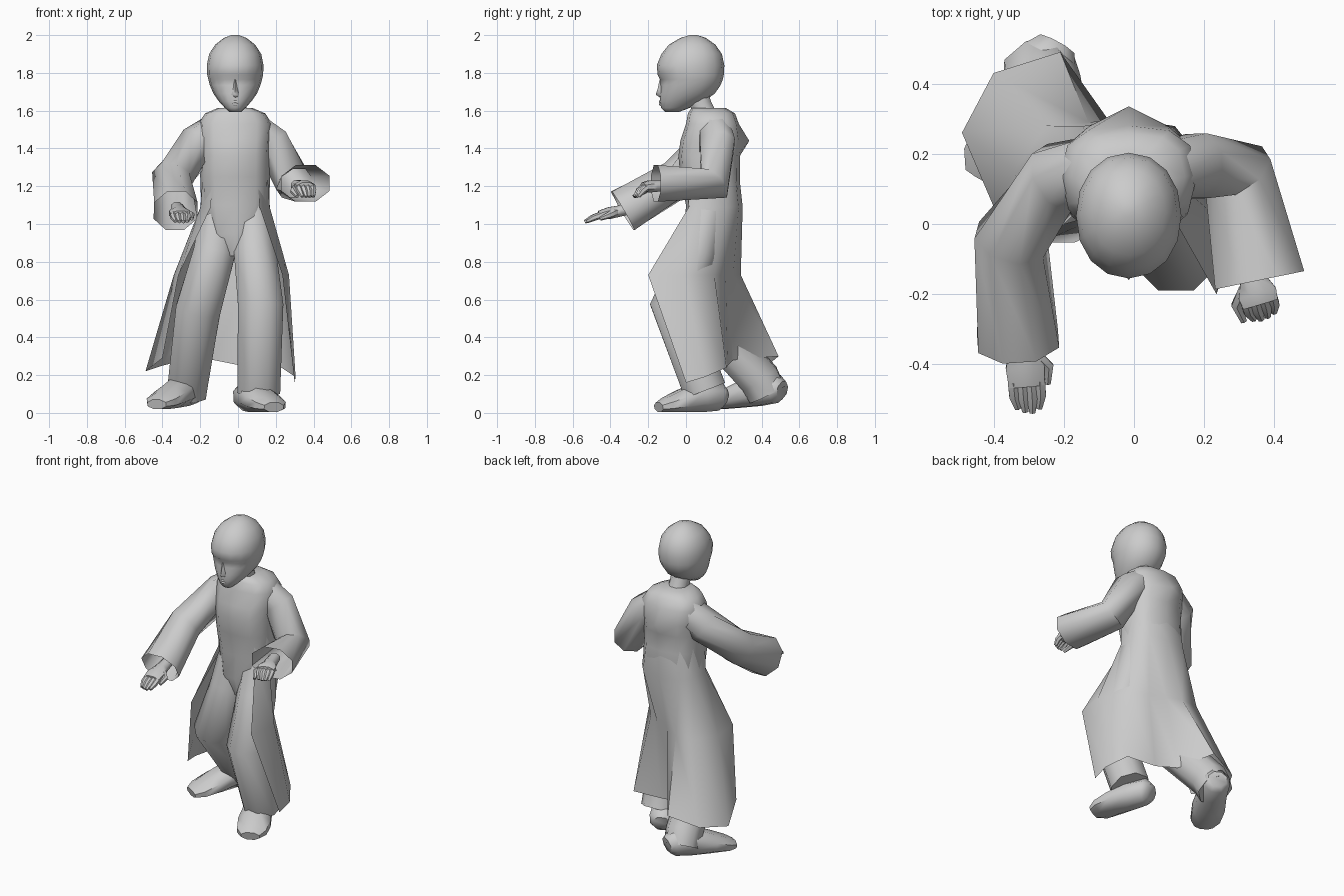
import bpy, math
from mathutils import Vector as V

cube = bpy.data.objects.get("Cube")
if cube:
    bpy.data.objects.remove(cube)

clay = bpy.data.materials.new("plain_grey")
clay.use_nodes = True
GREY = (0.6, 0.6, 0.6, 1)
clay.diffuse_color = GREY
clay.node_tree.nodes["Principled BSDF"].inputs["Base Color"].default_value = GREY


def make(name, verts, faces, angle):
    me = bpy.data.meshes.new(name)
    me.from_pydata(verts, [], faces)
    me.materials.append(clay)
    ob = bpy.data.objects.new(name, me)
    bpy.context.collection.objects.link(ob)
    bpy.ops.object.select_all(action='DESELECT')
    ob.select_set(True)
    bpy.context.view_layer.objects.active = ob
    bpy.ops.object.mode_set(mode='EDIT')
    bpy.ops.mesh.select_all(action='SELECT')
    bpy.ops.mesh.normals_make_consistent(inside=False)
    bpy.ops.object.mode_set(mode='OBJECT')
    bpy.ops.object.shade_smooth_by_angle(angle=math.radians(angle))


def skin(name, rings, closed=True, caps=(True, True), angle=55):
    """Bridge rows of points into a surface."""
    n = len(rings[0])
    verts = [tuple(p) for r in rings for p in r]
    faces = []
    for i in range(len(rings) - 1):
        for j in range(n if closed else n - 1):
            k = (j + 1) % n
            faces.append((i*n + j, i*n + k, (i+1)*n + k, (i+1)*n + j))
    if closed and caps[0]:
        faces.append(tuple(range(n)))
    if closed and caps[1]:
        faces.append(tuple(range(len(verts) - n, len(verts))))
    make(name, verts, faces, angle)


def tube(name, path, radii, n=8, up=(0, 0, 1), caps=(True, True), floor=None):
    """Sweep a round or flattened section along a path."""
    path = [V(p) for p in path]
    rings = []
    for i, p in enumerate(path):
        t = V()
        if i:
            t += (p - path[i-1]).normalized()
        if i < len(path) - 1:
            t += (path[i+1] - p).normalized()
        t.normalize()
        side = t.cross(V(up)).normalized()
        top = side.cross(t)
        a, b = radii[i] if isinstance(radii[i], tuple) else (radii[i],) * 2
        ring = []
        for k in range(n):
            w = math.tau * (k + 0.5) / n
            q = p + side * a * math.cos(w) + top * b * math.sin(w)
            if floor is not None:
                q.z = max(q.z, floor)
            ring.append(q)
        rings.append(ring)
    skin(name, rings, caps=caps)


def oval(z, front, back, half, angles, power=1.0):
    """Level row from its front, back and half width; low power is boxier."""
    c, r = (front + back) / 2, (back - front) / 2
    out = []
    for a in angles:
        u, v = [math.copysign(abs(f(math.radians(a))) ** power, f(math.radians(a)))
                for f in (math.cos, math.sin)]
        out.append(V((-.015 + half * u, c + r * v, z)))
    return out


# Torso, with a pointed fold at the upper back
torso = [(.83, .02, .18, .05), (.95, -.01, .25, .15), (1.1, 0, .29, .18),
         (1.25, -.03, .285, .185), (1.36, -.04, .285, .185), (1.44, -.03, .295, .19),
         (1.53, 0, .28, .195), (1.585, .01, .26, .16), (1.615, .03, .21, .09)]
rings = [oval(*r, range(0, 360, 30), .75) for r in torso]
rings[5][3].y = .335
skin("coat_body", rings)

# Open coat skirt: front left edge, around the back, to front right edge
sweep = [-55 + 290 * i / 8 for i in range(9)]
knee = [(.235, -.2), (.27, -.01), (.15, .15), (.06, .21), (-.04, .25),
        (-.13, .29), (-.25, .28), (-.34, .15), (-.315, -.035)]
hem = [(.3, .0, .16), (.305, .1, .19), (.23, .215, .24), (.02, .22, .25), (-.13, .25, .28),
       (-.21, .49, .3), (-.4, .43, .25), (-.49, .26, .22), (-.4, .05, .29)]
skin("coat_skirt", [oval(1.32, -.015, .275, .175, sweep, .75),
                    oval(1.09, -.005, .3, .19, sweep, .7),
                    [(x, y, .73) for x, y in knee], hem], closed=False, angle=60)

# Sleeves with open cuffs
tube("left_sleeve", [(.07, .15, 1.52), (.18, .165, 1.43), (.295, .15, 1.215), (.358, -.16, 1.215)],
     [.085, .1, (.105, .1), (.14, .105)], caps=(True, False))
tube("right_sleeve", [(-.1, .16, 1.5), (-.215, .13, 1.42), (-.35, -.045, 1.24), (-.33, -.335, 1.07)],
     [.1, .108, .11, (.125, .128)], caps=(True, False))

# Trousers
tube("left_trouser", [(.07, .13, 1.1), (.09, .06, .85), (.12, -.07, .57), (.11, .1, .12)],
     [.1, .12, .13, .123], up=(0, 1, 0))
tube("right_trouser", [(-.1, .14, 1.1), (-.125, .1, .85), (-.21, .06, .55),
                       (-.262, .39, .18), (-.27, .43, .1)],
     [.1, .12, .128, .115, .11], up=(0, 1, 0))


# Shoes, swept from heel to toe
def shoe(name, heel, toe, sole, lift):
    h, t = V((*heel, 0)), V((*toe, 0))
    steps = [(0, .06, .07, .05), (.08, .085, .08, .08), (.35, .09, .08, .09),
             (.65, .105, .055, .065), (.88, .095, .035, .045), (1, .06, .025, .028)]
    path = [h.lerp(t, f) + V((0, 0, z + sole + lift * (1 - f))) for f, a, z, b in steps]
    tube(name, path, [(a, b) for f, a, z, b in steps], floor=sole)


shoe("left_shoe", (.035, .2), (.19, -.145), .005, 0)
shoe("right_shoe", (-.22, .51), (-.43, .13), .02, .03)


# Hands: thick palm, four fingers and a thumb
def hand(name, wrist, aim, length, droop, thumb_side):
    w, d = V(wrist), V(aim).normalized()
    side = d.cross(V((0, 0, 1))).normalized() * thumb_side
    down = V((0, 0, -droop))
    knuckle = w + d * length * .55
    tube(name + "_palm", [w - d * .1, w, w + d * length * .3, knuckle],
         [(.035, .03), (.042, .032), (.06, .034), (.055, .024)])
    for i in range(4):
        off = side * (.038 - .025 * i)
        reach = length * (.45 - .05 * abs(i - 1.3))
        a = knuckle + off - d * .015
        b = a + d * reach * .55 + down * .4
        tube(f"{name}_finger_{i + 1}", [a, b, a + d * reach + down - off * .2],
             [.018, .017, .01], n=6)
    a = w + d * length * .15 + side * .03
    tube(name + "_thumb", [a, a + side * .035 + d * .035 + down * .5,
                           a + side * .03 + d * .085 + down], [.022, .018, .01], n=6)


hand("left_hand", (.34, -.16, 1.2), (.3, -1, -.05), .13, .05, 1)
hand("right_hand", (-.315, -.345, 1.07), (.08, -1, -.2), .215, .02, -1)

# Neck and head
tube("neck", [(-.01, .11, 1.56), (-.012, .08, 1.63), (-.015, .05, 1.72)],
     [.065, .06, .065], up=(0, 1, 0))
skull = [(1.592, -.11, -.04, .03), (1.615, -.132, .02, .055), (1.65, -.138, .095, .087),
         (1.69, -.138, .152, .115), (1.735, -.137, .183, .134), (1.765, -.138, .195, .142),
         (1.79, -.15, .2, .148), (1.84, -.155, .203, .15), (1.9, -.13, .19, .138),
         (1.95, -.09, .155, .105), (1.985, -.03, .105, .06), (2, .02, .06, .02)]
rings = [oval(*r, [22.5 * k for k in range(16)], .95) for r in skull]
for j in (11, 13):                      # eye hollows beside the nose bridge
    rings[4][j].y += .008
    rings[5][j].y += .012
skin("head", rings)

# Nose and lips
nose = [(1.765, .012, -.14), (1.715, .018, -.15), (1.685, .026, -.16), (1.67, .02, -.138)]
skin("nose", [[(-.015 - w, -.125, z), (-.015, y, z), (-.015 + w, -.125, z)]
              for z, w, y in nose], angle=80)
for label, z in (("upper_lip", 1.648), ("lower_lip", 1.634)):
    tube(label, [(-.045, -.118, z), (-.015, -.136, z), (.015, -.118, z)],
         [.003, .008, .003], n=6)
